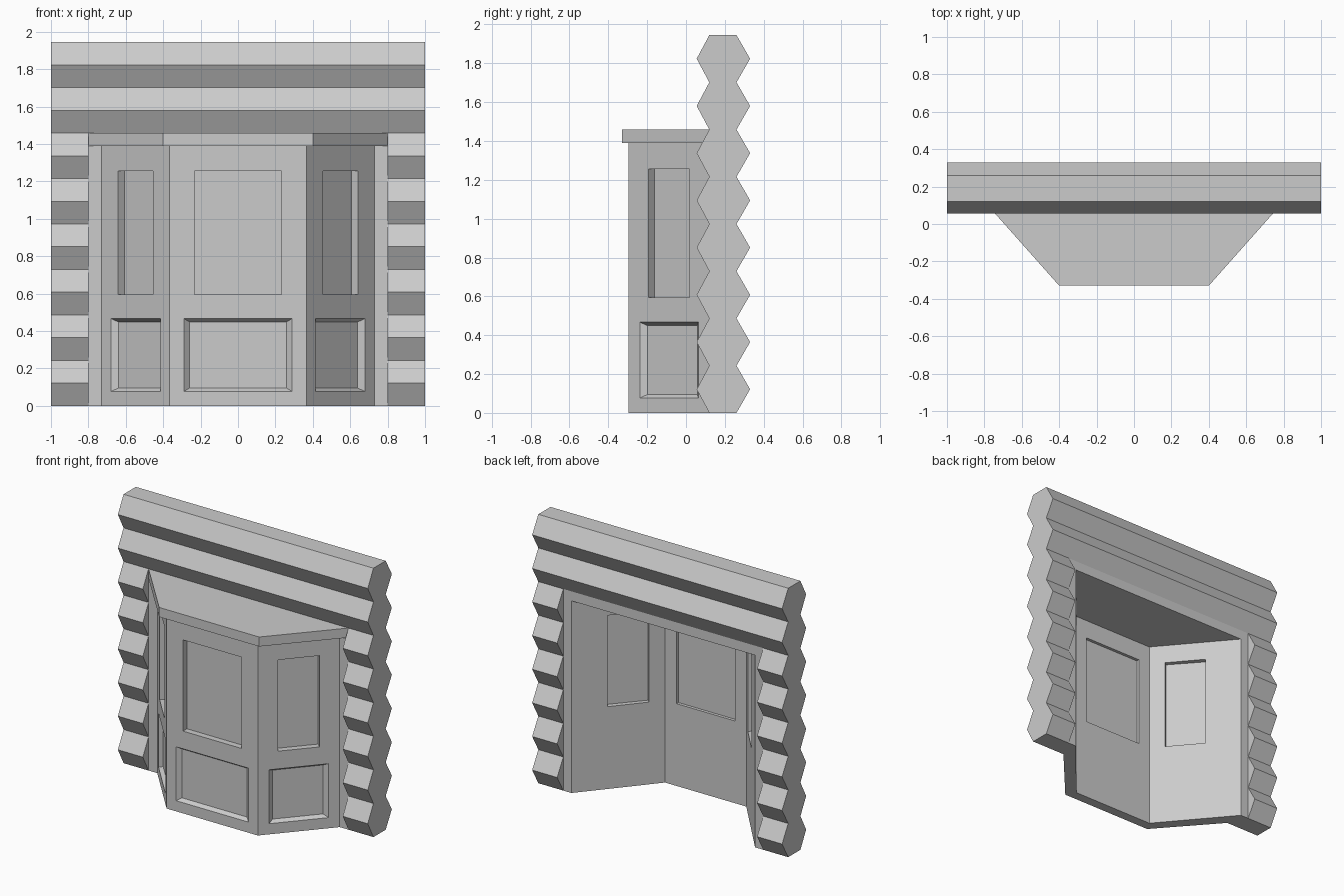
import bpy, bmesh
from mathutils import Vector

if "Cube" in bpy.data.objects:
    bpy.data.objects.remove(bpy.data.objects["Cube"])

LOG_H = 1.945 / 8
Z_ROOF0, Z_ROOF1 = 1.39, LOG_H * 6


def make_object(name, bm):
    bmesh.ops.recalc_face_normals(bm, faces=bm.faces)
    mesh = bpy.data.meshes.new(name)
    bm.to_mesh(mesh)
    bm.free()
    obj = bpy.data.objects.new(name, mesh)
    bpy.context.collection.objects.link(obj)
    return obj


def extrude_profile(name, points, offset):
    bm = bmesh.new()
    face = bm.faces.new([bm.verts.new(p) for p in points])
    ext = bmesh.ops.extrude_face_region(bm, geom=[face])
    verts = [g for g in ext["geom"] if isinstance(g, bmesh.types.BMVert)]
    bmesh.ops.translate(bm, verts=verts, vec=Vector(offset))
    return make_object(name, bm)


def log_wall(name, x0, x1, first, count):
    # stacked hexagonal logs as one zigzag end profile
    front, back = [], []
    for i in range(2 * count + 1):
        z = (first + i / 2) * LOG_H
        peak = i % 2
        front.append((x0, 0.055 if peak else 0.12, z))
        back.append((x0, 0.33 if peak else 0.26, z))
    return extrude_profile(name, front + back[::-1], (x1 - x0, 0, 0))


def mirrored(half):
    return half + [(-x, y) for x, y in reversed(half)]


def add_cutter(bm, frame, t, z, d, inset=(0, 0)):
    # block (or tapered block) placed in a wall's own along / inward axes
    origin, u, n = frame
    rings = []
    for depth, k in ((d[0], 0), (d[1], 1)):
        a, b = inset[0] * k, inset[1] * k
        corners = [(t[0] + a, z[0] + b), (t[1] - a, z[0] + b),
                   (t[1] - a, z[1] - b), (t[0] + a, z[1] - b)]
        rings.append([bm.verts.new(origin + u * s + n * depth + Vector((0, 0, h)))
                      for s, h in corners])
    lo, hi = rings
    bm.faces.new(lo)
    bm.faces.new(hi[::-1])
    for i in range(4):
        j = (i + 1) % 4
        bm.faces.new((lo[i], hi[i], hi[j], lo[j]))


# Log walls: two full-length logs over six split ones
log_wall("upper_logs", -1, 1, 6, 2)
log_wall("left_logs", -1, -0.8, 0, 6)
log_wall("right_logs", 0.8, 1, 0, 6)

# Bay roof slab
roof = mirrored([(0.4, -0.33), (0.8, 0.12), (0.8, 0.26)])
extrude_profile("bay_roof", [(x, y, Z_ROOF0) for x, y in roof],
                (0, 0, Z_ROOF1 - Z_ROOF0))

# Bay walls: bent strip with end flanges
outer = mirrored([(0.8, 0.26), (0.8, 0.12), (0.73, 0.12), (0.365, -0.295)])
inner = mirrored([(0.735, 0.26), (0.325, -0.225)])[::-1]
walls = extrude_profile("bay_walls", [(x, y, 0) for x, y in outer + inner],
                        (0, 0, Z_ROOF0))

# Window recesses (both sides of a thin pane) and bevelled lower panels
frames = [((Vector((0, -0.295, 0)), Vector((1, 0, 0)), Vector((0, 1, 0))),
           (-0.233, 0.233), (-0.29, 0.29))]
side = Vector((0.365, 0.415, 0)).normalized()
for s in (1, -1):
    frames.append(((Vector((0.365 * s, -0.295, 0)),
                    Vector((side.x * s, side.y, 0)),
                    Vector((-side.y * s, side.x, 0))),
                   (0.136, 0.417), (0.076, 0.477)))
bm = bmesh.new()
for frame, win, pan in frames:
    add_cutter(bm, frame, win, (0.595, 1.255), (-0.03, 0.045))
    add_cutter(bm, frame, win, (0.595, 1.255), (0.048, 0.13))
    # starts outside the wall, so the outline is widened to match at the surface
    add_cutter(bm, frame, (pan[0] - 0.03, pan[1] + 0.03), (0.059, 0.485),
               (-0.027, 0.027), (0.06, 0.036))
cutter = make_object("recess_cutter", bm)
cutter.hide_render = True

mod = walls.modifiers.new("recesses", 'BOOLEAN')
mod.operation = 'DIFFERENCE'
mod.solver = 'EXACT'
mod.object = cutter
bpy.context.view_layer.objects.active = walls
bpy.ops.object.modifier_apply(modifier=mod.name)
bpy.data.objects.remove(cutter)
